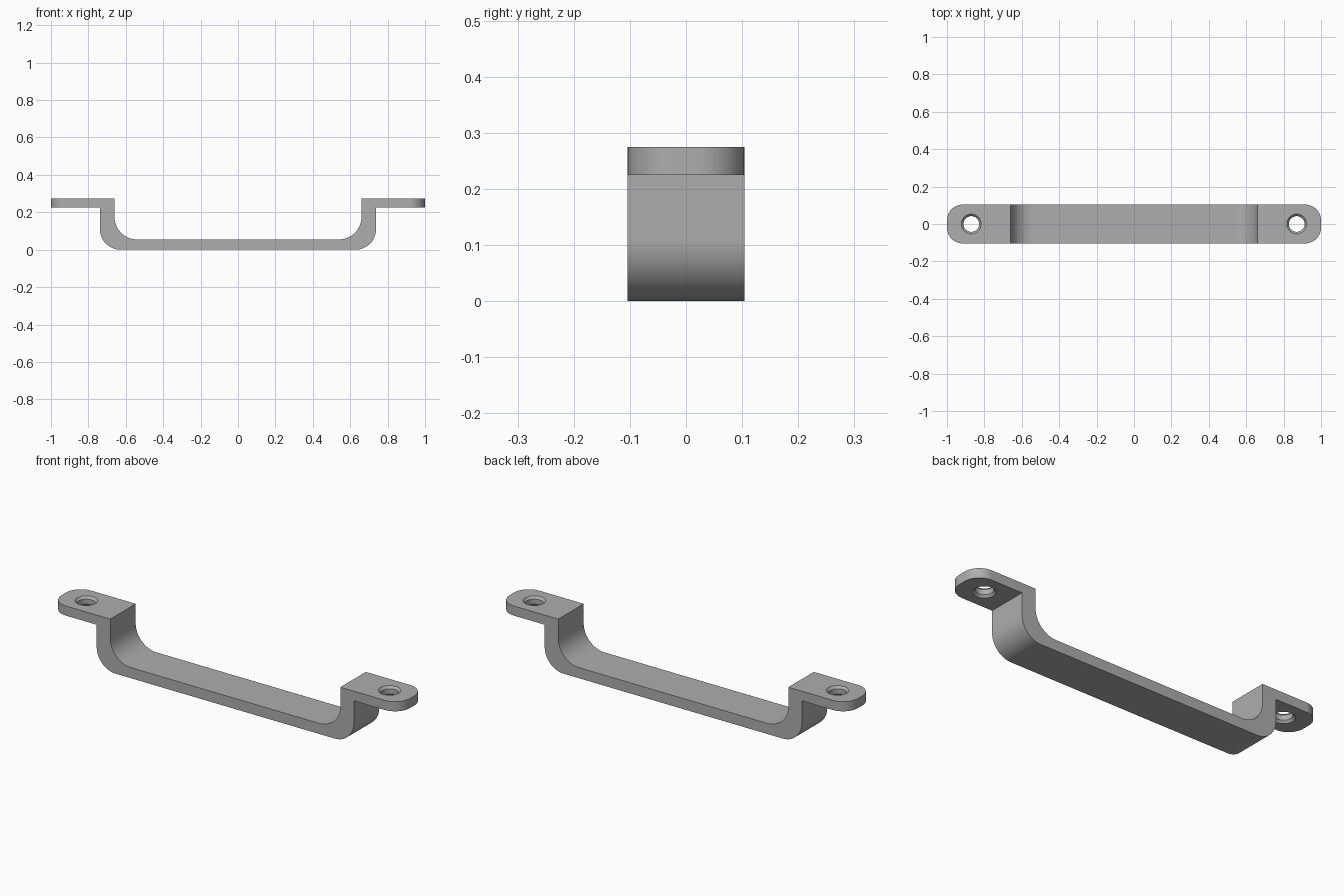
import bpy, bmesh
from math import cos, sin, pi, radians

if "Cube" in bpy.data.objects:
    bpy.data.objects.remove(bpy.data.objects["Cube"], do_unlink=True)

HALF_WIDTH, TOP, TAB_BOTTOM, FLOOR = 0.104, 0.275, 0.225, 0.055
OUTER_X, INNER_X, HOLE_X = 0.738, 0.66, 0.87

steel = bpy.data.materials.new("satin grey steel")
steel.use_nodes = True
grey = (0.42, 0.42, 0.42, 1)
steel.diffuse_color = grey
steel.node_tree.nodes["Principled BSDF"].inputs["Base Color"].default_value = grey


def add_object(name, bm):
    bmesh.ops.recalc_face_normals(bm, faces=bm.faces)
    mesh = bpy.data.meshes.new(name)
    bm.to_mesh(mesh)
    bm.free()
    obj = bpy.data.objects.new(name, mesh)
    bpy.context.collection.objects.link(obj)
    mesh.materials.append(steel)
    return obj


def arc(cx, cz, r, start, end, steps=16):
    angles = [start + (end - start) * i / steps for i in range(steps + 1)]
    return [(cx + r * cos(a), cz + r * sin(a)) for a in angles]


# Bent strip: half profile from the bottom round the tab to the inner floor
R_OUT, R_IN = 0.11, 0.12
half = arc(OUTER_X - R_OUT, R_OUT, R_OUT, -pi / 2, 0)
half += [(OUTER_X, TAB_BOTTOM), (1, TAB_BOTTOM), (1, TOP), (INNER_X, TOP)]
half += arc(INNER_X - R_IN, FLOOR + R_IN, R_IN, 0, -pi / 2)
profile = half + [(-x, z) for x, z in reversed(half)]

bm = bmesh.new()
side = bm.faces.new([bm.verts.new((x, -HALF_WIDTH, z)) for x, z in profile])
extruded = bmesh.ops.extrude_face_region(bm, geom=[side])["geom"]
bmesh.ops.translate(bm, vec=(0, 2 * HALF_WIDTH, 0),
                    verts=[v for v in extruded if isinstance(v, bmesh.types.BMVert)])

# Rounded tab corners
corners = [e for e in bm.edges
           if all(abs(v.co.x) > 0.999 for v in e.verts)
           and abs(e.verts[0].co.y - e.verts[1].co.y) < 0.001]
bmesh.ops.bevel(bm, geom=corners, offset=0.085, segments=12, profile=0.5,
                affect='EDGES')
handle = add_object("pull_handle", bm)


# Chamfered screw holes
def hole_cutter(x, sides=40):
    bm = bmesh.new()
    stations = [(TAB_BOTTOM - 0.01, 0.062), (TAB_BOTTOM + 0.012, 0.042),
                (TOP - 0.012, 0.042), (TOP + 0.01, 0.062)]
    rings = [[bm.verts.new((x + r * cos(2 * pi * i / sides),
                            r * sin(2 * pi * i / sides), z))
              for i in range(sides)] for z, r in stations]
    for low, high in zip(rings, rings[1:]):
        for i in range(sides):
            j = (i + 1) % sides
            bm.faces.new((low[i], low[j], high[j], high[i]))
    bm.faces.new(rings[0])
    bm.faces.new(rings[-1])
    cutter = add_object("screw_hole_cutter", bm)
    cutter.hide_render = True
    return cutter


bpy.ops.object.select_all(action='DESELECT')
bpy.context.view_layer.objects.active = handle
handle.select_set(True)
for x in (-HOLE_X, HOLE_X):
    cutter = hole_cutter(x)
    cut = handle.modifiers.new("screw hole", 'BOOLEAN')
    cut.operation, cut.solver, cut.object = 'DIFFERENCE', 'EXACT', cutter
    bpy.ops.object.modifier_apply(modifier=cut.name)
    bpy.data.objects.remove(cutter, do_unlink=True)

# Smooth bends with crisp edges
bpy.ops.object.shade_smooth_by_angle(angle=radians(30))
weighted = handle.modifiers.new("clean shading", 'WEIGHTED_NORMAL')
weighted.keep_sharp = True
